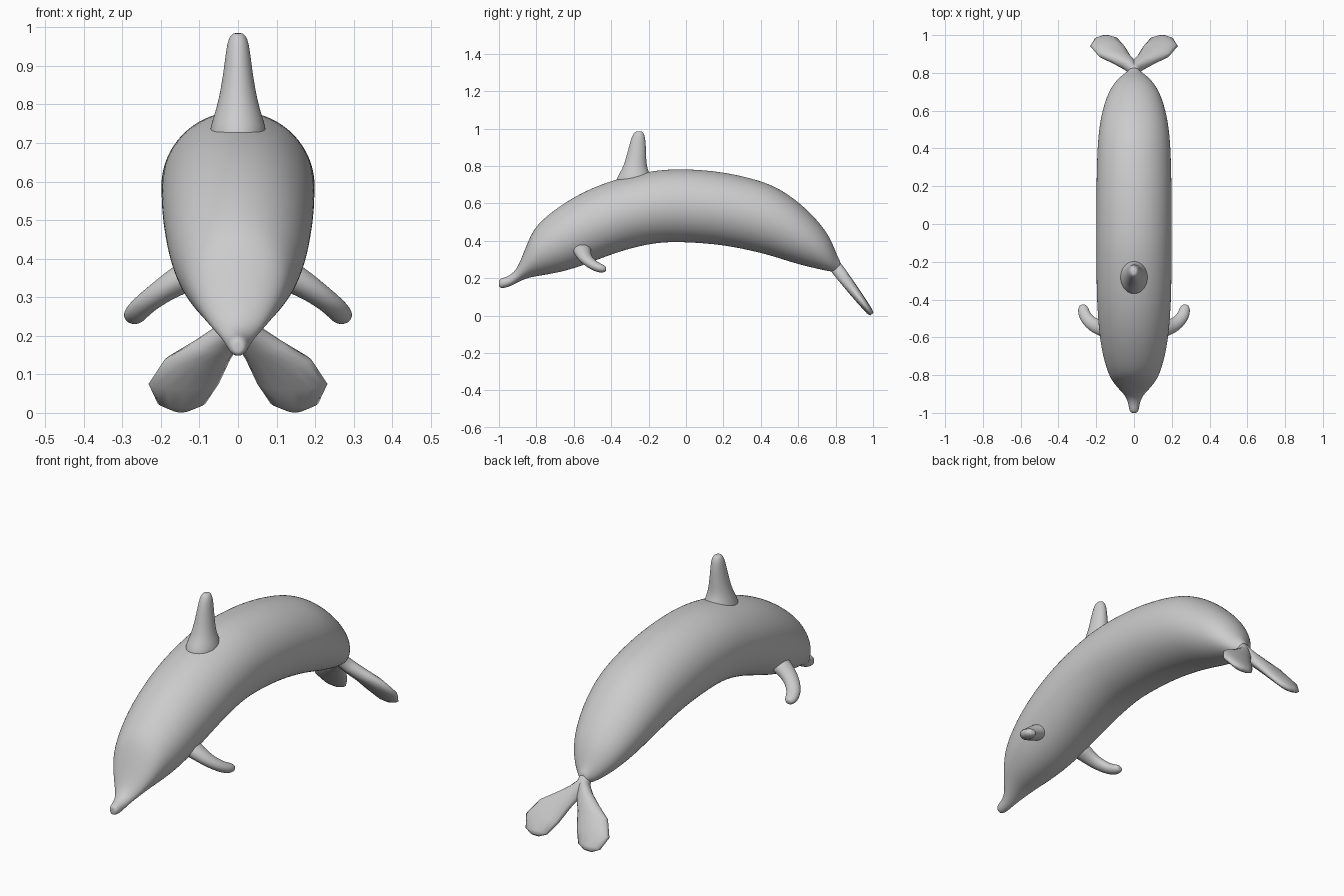
import bpy, bmesh, math
from mathutils import Vector as V

if "Cube" in bpy.data.objects:
    bpy.data.objects.remove(bpy.data.objects["Cube"])

grey = bpy.data.materials.new("plain grey")
grey.diffuse_color = (0.6, 0.6, 0.6, 1)
grey.use_nodes = True
grey.node_tree.nodes["Principled BSDF"].inputs["Base Color"].default_value = grey.diffuse_color


def loft(name, rings, seg=16, levels=2):
    """Skin elliptical rings given as (centre, half-axis u, half-axis v)."""
    bm = bmesh.new()
    loops = []
    for c, u, v in rings:
        angles = [2 * math.pi * i / seg for i in range(seg)]
        loops.append([bm.verts.new(V(c) + V(u) * math.cos(a) + V(v) * math.sin(a)) for a in angles])
    for a, b in zip(loops, loops[1:]):
        for i in range(seg):
            j = (i + 1) % seg
            bm.faces.new((a[i], a[j], b[j], b[i]))
    # rounded fan caps
    for loop in (loops[0], loops[-1]):
        mid = bm.verts.new(sum((v.co for v in loop), V()) / seg)
        for i in range(seg):
            bm.faces.new((loop[i], loop[(i + 1) % seg], mid))
    bmesh.ops.recalc_face_normals(bm, faces=bm.faces)
    for f in bm.faces:
        f.smooth = True
    me = bpy.data.meshes.new(name)
    bm.to_mesh(me)
    bm.free()
    me.materials.append(grey)
    ob = bpy.data.objects.new(name, me)
    bpy.context.collection.objects.link(ob)
    if levels:
        ob.modifiers.new("smooth", "SUBSURF").levels = levels
        ob.modifiers["smooth"].render_levels = levels
    return ob


# body: y, top z, bottom z, half width
body = [(-1.0, .19, .152, .016), (-.985, .201, .146, .026), (-.95, .21, .152, .03),
        (-.91, .24, .172, .045), (-.88, .305, .188, .075), (-.84, .41, .202, .11),
        (-.80, .487, .21, .135), (-.7, .57, .225, .166), (-.6, .635, .25, .183),
        (-.5, .685, .287, .192), (-.4, .722, .325, .198), (-.3, .75, .358, .2),
        (-.15, .782, .392, .201), (0, .787, .392, .201), (.2, .772, .378, .201),
        (.4, .724, .335, .196), (.5, .68, .305, .187), (.6, .612, .273, .17),
        (.7, .515, .25, .137), (.76, .435, .237, .095), (.79, .37, .234, .06),
        (.81, .315, .24, .032), (.825, .295, .245, .02)]
loft("body", [((0, y, (t + b) / 2), (w, 0, 0), (0, 0, (t - b) / 2)) for y, t, b, w in body], 24)

# dorsal fin: z, leading y, trailing y, half width
fin = [(.70, -.39, -.17, .085), (.765, -.355, -.195, .066), (.80, -.335, -.21, .054),
       (.86, -.317, -.212, .042), (.92, -.302, -.214, .034), (.965, -.287, -.22, .028),
       (.985, -.272, -.232, .016)]
loft("dorsal_fin", [((0, (a + b) / 2, z), (w, 0, 0), (0, (b - a) / 2, 0)) for z, a, b, w in fin])

# flippers: swept, backward curving
path = [((.11, -.56, .365), .055), ((.165, -.552, .338), .046), ((.205, -.54, .31), .039),
        ((.24, -.515, .284), .035), ((.263, -.48, .261), .033), ((.27, -.447, .25), .029),
        ((.272, -.428, .246), .016)]
for side, s in (("right", 1), ("left", -1)):
    pts = [V((p[0] * s, p[1], p[2])) for p, r in path]
    rings = []
    for i, (p, r) in enumerate(path):
        d = (pts[min(i + 1, len(pts) - 1)] - pts[max(i - 1, 0)]).normalized()
        u = d.cross(V((0, 0, 1))).normalized()
        v = u.cross(d)
        rings.append((pts[i], u * r, v * r * .8))
    loft(side + "_flipper", rings)

# tail flukes on a sloping plane: distance, inner x, outer x, half thickness
fluke = [(-.03, -.025, .025, .033), (.03, -.02, .03, .034), (.065, -.015, .062, .033),
         (.11, -.005, .12, .031), (.16, .02, .19, .029), (.24, .05, .232, .024),
         (.305, .085, .208, .018), (.325, .125, .17, .011)]
down, normal = V((0, .606, -.795)), V((0, .795, .606))
for side, s in (("right", 1), ("left", -1)):
    loft(side + "_fluke", [(V((s * (a + b) / 2, .796, .266)) + down * d,
                            (s * (b - a) / 2, 0, 0), normal * t) for d, a, b, t in fluke], 12, 0)
